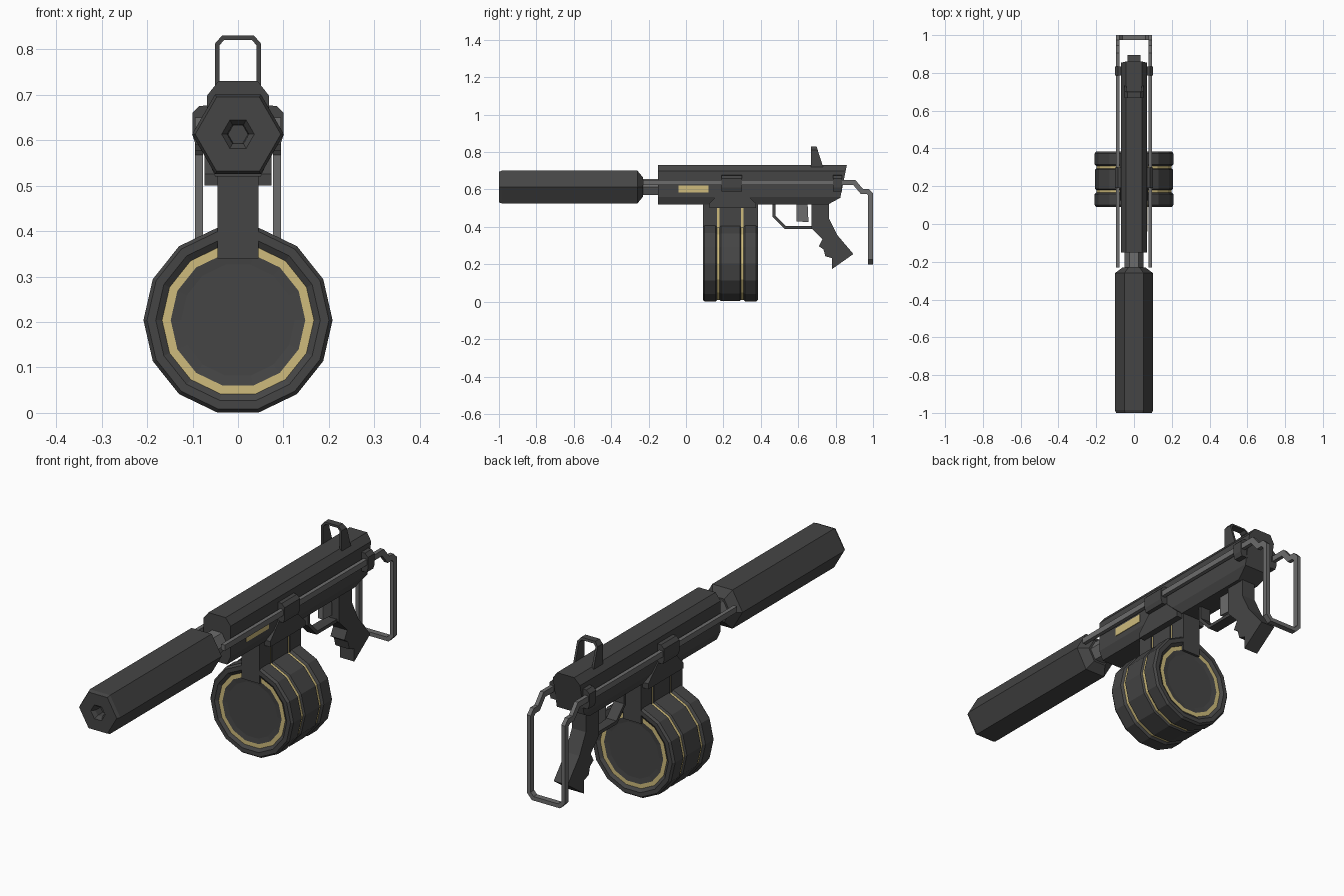
import bpy, bmesh
from math import cos, sin, pi
from mathutils import Vector

if "Cube" in bpy.data.objects:
    bpy.data.objects.remove(bpy.data.objects["Cube"])


def material(name, rgb):
    m = bpy.data.materials.new(name)
    m.use_nodes = True
    m.diffuse_color = (*rgb, 1)
    bsdf = next(n for n in m.node_tree.nodes if n.type == 'BSDF_PRINCIPLED')
    bsdf.inputs["Base Color"].default_value = (*rgb, 1)
    bsdf.inputs["Roughness"].default_value = 0.7
    return m


DARK = material("dark gunmetal", (0.06, 0.06, 0.06))
GREY = material("bare steel", (0.15, 0.15, 0.15))
GOLD = material("brass", (0.62, 0.5, 0.2))


def finish(name, bm, mats):
    bmesh.ops.remove_doubles(bm, verts=bm.verts, dist=1e-5)
    bmesh.ops.recalc_face_normals(bm, faces=bm.faces)
    mesh = bpy.data.meshes.new(name)
    bm.to_mesh(mesh)
    bm.free()
    for m in mats:
        mesh.materials.append(m)
    obj = bpy.data.objects.new(name, mesh)
    bpy.context.collection.objects.link(obj)
    return obj


def prism_bm(pts, axis, lo, hi):
    """Extrude an outline: (y, z) points along x, or (x, z) points along y."""
    bm = bmesh.new()
    place = (lambda p, t: (t, *p)) if axis == 'x' else (lambda p, t: (p[0], t, p[1]))
    ends = [[bm.verts.new(place(p, t)) for p in pts] for t in (lo, hi)]
    for ring in ends:
        bm.faces.new(ring)
    for i in range(len(pts)):
        j = (i + 1) % len(pts)
        bm.faces.new((ends[0][i], ends[0][j], ends[1][j], ends[1][i]))
    return bm


def prism(name, pts, axis, lo, hi, mat):
    return finish(name, prism_bm(pts, axis, lo, hi), [mat])


def rect(a, b, c, d):
    return [(a, c), (b, c), (b, d), (a, d)]


def band(path, width):
    """Outline of a bent strip of even width with mitred corners."""
    p = [Vector(q) for q in path]
    left, right = [], []
    for i, q in enumerate(p):
        a = (q - p[i - 1]).normalized() if i else (p[1] - q).normalized()
        b = (p[i + 1] - q).normalized() if i < len(p) - 1 else a
        n = Vector((-a.y - b.y, a.x + b.x)).normalized()
        n *= width / 2 / n.dot(Vector((-a.y, a.x)))
        left.append(tuple(q + n))
        right.append(tuple(q - n))
    return left + right[::-1]


def lathe(name, prof, sides, z, mats, ids=None):
    """Turn (y, radius) points around a lengthwise axis at height z."""
    bm = bmesh.new()
    rings = [[bm.verts.new((r * cos(2 * pi * k / sides), y, z + r * sin(2 * pi * k / sides)))
              for k in range(sides)] for y, r in prof]
    for i in range(len(prof) - 1):
        for k in range(sides):
            j = (k + 1) % sides
            f = bm.faces.new((rings[i][k], rings[i][j], rings[i + 1][j], rings[i + 1][k]))
            f.material_index = ids[i] if ids else 0
    return finish(name, bm, mats)


def both(half):
    return half + [(-x, z) for x, z in half[::-1]]


# Suppressor with recessed bore, and barrel
BORE = 0.613
lathe("suppressor", [(-.95, 0), (-.95, .022), (-.985, .024), (-1, .036), (-1, .094), (-.985, .101),
                     (-.26, .101), (-.23, .06), (-.23, 0)], 6, BORE, [DARK])
lathe("barrel", [(-.25, 0), (-.25, .05), (-.14, .05), (-.14, 0)], 6, BORE, [GREY])

# Receiver, its rear trimmed by two slanted cuts
bm = prism_bm(both([(.05, .52), (.068, .56), (.068, .698), (.043, .73)]), 'y', -.15, .95)
for co, no in (((0, .86, .73), (0, 1, -.2)), ((0, .76, .52), (0, .55, -1))):
    cut = bmesh.ops.bisect_plane(bm, geom=bm.verts[:] + bm.edges[:] + bm.faces[:],
                                 plane_co=co, plane_no=no, clear_outer=True)
    edges = [e for e in cut["geom_cut"] if isinstance(e, bmesh.types.BMEdge)]
    bmesh.ops.edgeloop_fill(bm, edges=edges)
finish("receiver", bm, [DARK])

# Brass in the ejection port, left side only
prism("ejection_port_brass", rect(-.04, .12, .585, .622), 'x', .064, .071, GOLD)

# Rear sight loop with sloping back
bm = prism_bm(band([(-.046, .7), (-.046, .81), (-.033, .825), (.033, .825), (.046, .81), (.046, .7)],
                   .01), 'y', .667, .73)
for v in bm.verts:
    if v.co.y > .7:
        v.co.y -= (v.co.z - .73) * .32
finish("sight_loop", bm, [DARK])

# Stock rods, brackets and the cross bar at the rear
rod = band([(-.23, .637), (.9, .637), (.94, .59), (.97, .59), (.987, .573), (.987, .24)], .026)
for s, side in ((1, "left"), (-1, "right")):
    lo, hi = sorted((s * .077, s * .095))
    prism("stock_rod_" + side, rod, 'x', lo, hi, GREY)
    clamp = [(s * x, z) for x, z in ((.06, .677), (.085, .675), (.1, .66), (.1, .61), (.093, .59), (.06, .59))]
    prism("front_bracket_" + side, clamp, 'y', .19, .30, DARK)
    prism("rear_bracket_" + side, clamp, 'y', .785, .833, DARK)
prism("stock_cross_bar", band([(-.086, .24), (-.086, .23), (-.066, .209), (.066, .209), (.086, .23),
                               (.086, .24)], .018), 'y', .974, 1, GREY)

# Drum magazine, mirrored front to back, with brass face rings and bands
MID = .237
half = [(.103, 0, 0), (.103, .125, 0), (.1, .148, 1), (.1, .167, 0), (.09, .181, 0), (.09, .2, 0),
        (.1, .208, 0), (.158, .208, 0), (.167, .199, 1), (.18, .199, 0), (.186, .206, 0)]
prof = [(y, r) for y, r, m in half] + [(2 * MID - y, r) for y, r, m in half[::-1]]
ids = [m for y, r, m in half]
lathe("drum_magazine", prof, 14, .204, [DARK, GOLD], ids + ids[-2::-1])

# Magazine neck: three slabs around a brass core, under a flared collar
for name, a, b in (("front", .09, .167), ("middle", .18, 2 * MID - .18), ("rear", 2 * MID - .167, .384)):
    prism("neck_slab_" + name, rect(-.045, .045, .34, .53), 'y', a, b, DARK)
prism("neck_brass_core", rect(-.04, .04, .34, .5), 'y', .12, .36, GOLD)
prism("magazine_collar", [(.125, .5), (.125, .525), (.19, .595), (.30, .595), (.375, .525), (.375, .5)],
      'x', -.074, .074, DARK)

# Trigger guard, trigger and grip
prism("trigger_guard", band([(.47, .53), (.47, .458), (.53, .397), (.69, .397)], .015),
      'x', -.025, .025, DARK)
prism("trigger", [(.59, .53), (.59, .43), (.655, .425), (.65, .53)], 'x', -.012, .012, GREY)
prism("grip", [(.67, .54), (.765, .54), (.765, .445), (.81, .355), (.895, .255), (.78, .174), (.78, .233),
               (.745, .243), (.735, .28), (.71, .297), (.73, .335), (.67, .395)], 'x', -.035, .035, DARK)
